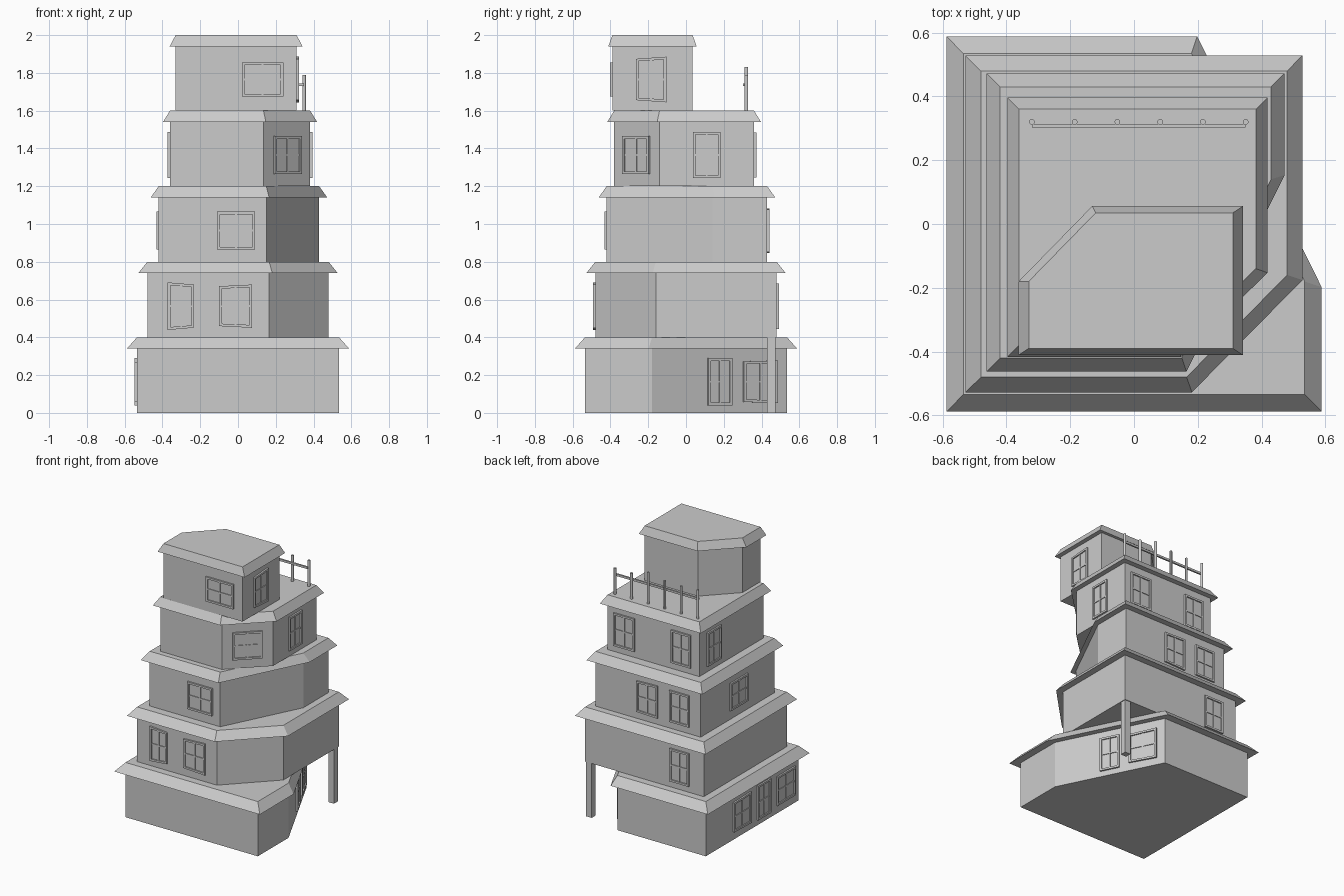
import bpy, bmesh
from mathutils import Vector

cube = bpy.data.objects.get("Cube")
if cube:
    bpy.data.objects.remove(cube, do_unlink=True)

plaster = bpy.data.materials.new("plain_grey")
plaster.use_nodes = True
GREY = (0.6, 0.6, 0.6, 1)
plaster.diffuse_color = GREY
plaster.node_tree.nodes["Principled BSDF"].inputs["Base Color"].default_value = GREY

STOREY, WALL = 0.4, 0.34


def finish(name, bm):
    bmesh.ops.recalc_face_normals(bm, faces=bm.faces)
    mesh = bpy.data.meshes.new(name)
    bm.to_mesh(mesh)
    bm.free()
    mesh.materials.append(plaster)
    obj = bpy.data.objects.new(name, mesh)
    bpy.context.collection.objects.link(obj)
    return obj


def loft(bm, bottom, top):
    """Closed solid between two matching rings of points."""
    a = [bm.verts.new(p) for p in bottom]
    b = [bm.verts.new(p) for p in top]
    bm.faces.new(a[::-1])
    bm.faces.new(b)
    n = len(a)
    for i in range(n):
        j = (i + 1) % n
        bm.faces.new((a[i], a[j], b[j], b[i]))


def ring(outline, z, scale=1.0):
    """Outline at height z, scaled about the middle of its bounds."""
    xs, ys = zip(*outline)
    cx, cy = (min(xs) + max(xs)) / 2, (min(ys) + max(ys)) / 2
    return [(cx + (x - cx) * scale, cy + (y - cy) * scale, z) for x, y in outline]


def box(name, x0, x1, y0, y1, z0, z1):
    bm = bmesh.new()
    rect = [(x0, y0), (x1, y0), (x1, y1), (x0, y1)]
    loft(bm, ring(rect, z0), ring(rect, z1))
    return finish(name, bm)


def window(name, outline, edge, base, shift, w, h, taper):
    """Framed four-pane window on one wall; taper makes one side taller."""
    p = Vector(outline[edge]).to_3d()
    q = Vector(outline[(edge + 1) % len(outline)]).to_3d()
    along = (q - p).normalized()
    out = along.cross(Vector((0, 0, 1)))
    mid = (p + q) / 2 + along * shift + Vector((0, 0, base + 0.165))
    bm = bmesh.new()

    def bar(u0, u1, v0, v1, depth):
        def pts(d):
            return [mid + along * u + out * d + Vector((0, 0, v * (1 + taper * u / w)))
                    for u, v in ((u0, v0), (u1, v0), (u1, v1), (u0, v1))]
        loft(bm, pts(-0.002), pts(depth))

    a, b, f, m = w / 2, h / 2, 0.014, 0.005
    bar(-a + f, a - f, -b + f, b - f, 0.003)          # pane
    bar(-m, m, -b + f, b - f, 0.008)                  # upright glazing bar
    bar(-a + f, a - f, -m, m, 0.008)                  # cross glazing bar
    for s in (-1, 1):
        bar(*sorted((s * a, s * (a - f))), -b, b, 0.012)
        bar(-a + f, a - f, *sorted((s * b, s * (b - f))), 0.012)
    finish(name, bm)


# Storeys: wall outline (counter-clockwise from front right corner of the model)
# and windows as (wall index, shift along wall, width, height, taper)
storeys = [
    ([(-.535, -.535), (.535, -.535), (.535, -.18), (.18, .535), (-.535, .535)],
     [(4, -.12, .2, .22, .05), (4, .13, .15, .25, 0), (4, .385, .21, .21, 0),
      (2, 0, .14, .25, 0), (2, .24, .2, .22, .05)]),
    ([(-.48, -.48), (.165, -.48), (.48, -.16), (.48, .48), (-.48, .48)],
     [(0, -.145, .14, .24, -.1), (0, .145, .175, .22, .08), (3, .285, .155, .24, 0)]),
    ([(-.42, -.42), (.15, -.42), (.43, .14), (.43, .43), (-.42, .43)],
     [(0, .125, .2, .2, 0), (3, -.005, .17, .23, .05), (3, .255, .16, .23, 0),
      (4, .01, .2, .2, 0)]),
    ([(-.36, -.38), (.135, -.38), (.382, -.14), (.382, .36), (-.36, .36)],
     [(1, 0, .2, .2, 0), (2, 0, .145, .245, 0), (3, -.235, .17, .24, 0),
      (3, .225, .16, .24, 0), (4, -.205, .16, .245, 0)]),
    ([(-.33, -.39), (.31, -.39), (.31, .035), (-.12, .035), (-.33, -.18)],
     [(0, .14, .22, .18, 0), (1, -.007, .16, .23, .1)]),
]

for i, (outline, windows) in enumerate(storeys):
    base = i * STOREY
    level = f"storey_{i + 1}"
    # Walls
    bm = bmesh.new()
    loft(bm, ring(outline, base), ring(outline, base + WALL))
    finish(level + "_walls", bm)
    # Flared roof slab
    bm = bmesh.new()
    loft(bm, ring(outline, base + WALL, 1.1), ring(outline, base + STOREY))
    finish(level + "_roof", bm)
    # Windows
    for k, (edge, shift, w, h, taper) in enumerate(windows):
        window(f"{level}_window_{k + 1}", outline, edge, base, shift, w, h, taper)

# Post holding up the overhanging corner
box("corner_post", .43, .475, .43, .475, 0, STOREY)

# Terrace railing: uneven round posts and one thin rail
heights = [.21, .2, .205, .23, .19, .19]
for k, h in enumerate(heights):
    bpy.ops.mesh.primitive_cylinder_add(
        vertices=12, radius=.009, depth=h,
        location=(-.32 + k * .134, .32, 4 * STOREY + h / 2))
    post = bpy.context.object
    post.name = f"railing_post_{k + 1}"
    post.data.materials.append(plaster)
    bpy.ops.object.shade_smooth_by_angle()
box("railing_rail", -.32, .35, .302, .314, 1.73, 1.745)
